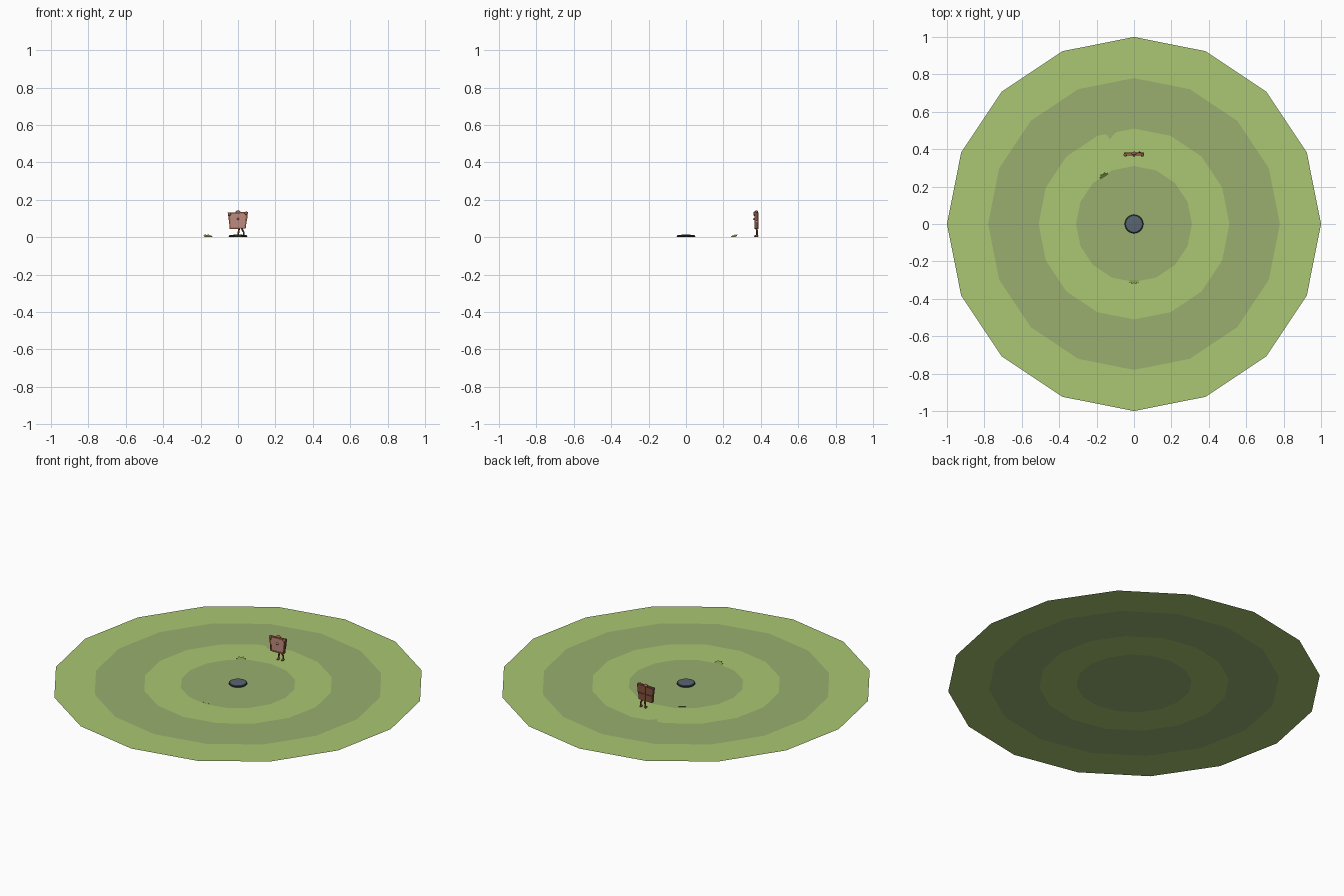
import bpy, math
from mathutils import Vector

if "Cube" in bpy.data.objects:
    bpy.data.objects.remove(bpy.data.objects["Cube"])

def mat(name, r, g, b):
    m = bpy.data.materials.new(name)
    m.diffuse_color = (r, g, b, 1)
    m.use_nodes = True
    m.node_tree.nodes["Principled BSDF"].inputs["Base Color"].default_value = m.diffuse_color
    return m

LIGHT = mat("light_grass", .40, .57, .17)
DARK = mat("dark_grass", .32, .43, .16)
STONE = mat("slate", .10, .13, .16)
RIM = mat("dark_rim", .03, .04, .05)
WOOD = mat("wood", .22, .08, .045)
FRAME = mat("frame_wood", .33, .12, .06)
PANEL = mat("pale_panel", .52, .26, .21)
LEAF = mat("leaf", .22, .30, .07)

def mesh_obj(name, verts, faces, mats, idx=None):
    me = bpy.data.meshes.new(name)
    me.from_pydata(verts, [], faces)
    for m in mats:
        me.materials.append(m)
    if idx:
        me.polygons.foreach_set("material_index", idx)
    ob = bpy.data.objects.new(name, me)
    bpy.context.collection.objects.link(ob)
    return ob

def lathe(name, profile, n, mats, ring_mats):
    """Spin (radius, z) points, listed outside to inside, closed by a centre point."""
    verts = [(r * math.cos(2 * math.pi * i / n), r * math.sin(2 * math.pi * i / n), z)
             for r, z in profile[:-1] for i in range(n)]
    verts.append((0, 0, profile[-1][1]))
    faces, idx = [], []
    k = len(profile) - 1
    for j in range(k):
        for i in range(n):
            a, b = j * n + i, j * n + (i + 1) % n
            faces.append((a, b, b + n, a + n) if j < k - 1 else (a, b, k * n))
            idx.append(ring_mats[j])
    return mesh_obj(name, verts, faces, mats, idx)

def slab(name, outline, y0, y1, m):
    """Extrude an (x, z) outline, listed anticlockwise from the front, along y."""
    n = len(outline)
    verts = [(x, y0, z) for x, z in outline] + [(x, y1, z) for x, z in outline]
    faces = [tuple(range(n)), tuple(range(2 * n - 1, n - 1, -1))]
    faces += [(i, i + n, (i + 1) % n + n, (i + 1) % n) for i in range(n)]
    return mesh_obj(name, verts, faces, [m])

def limb(name, a, b, r, m):
    a, b = Vector(a), Vector(b)
    bpy.ops.mesh.primitive_cylinder_add(vertices=8, radius=r, depth=(b - a).length, location=(a + b) / 2)
    ob = bpy.context.object
    ob.rotation_euler = (b - a).to_track_quat('Z', 'Y').to_euler()
    ob.name = name
    ob.data.materials.append(m)

def ball(name, loc, scale, m):
    bpy.ops.mesh.primitive_uv_sphere_add(segments=10, ring_count=6, radius=1, location=loc)
    ob = bpy.context.object
    ob.scale = scale
    ob.name = name
    ob.data.materials.append(m)
    bpy.ops.object.shade_smooth()

# Flat sixteen-sided lawn with alternating bands
lathe("lawn", [(1, 0), (.78, 0), (.51, 0), (.31, 0), (0, 0)], 16, [LIGHT, DARK], [0, 1, 0, 1])
# Small notch in the inner edge of the dark band
mesh_obj("lawn_notch", [(-.155, .488, .0005), (-.13, .455, .0005), (-.095, .491, .0005)], [(0, 1, 2)], [DARK])

# Low slate disc at the centre
lathe("centre_disc", [(.046, 0), (.05, .004), (.048, .009), (.042, .012), (.025, .013), (0, .0135)],
      24, [RIM, STONE], [0, 0, 0, 1, 1])

# Leaf tufts: single sheets rising outward from the centre
def tuft(name, angle, dist):
    shape = [(-.024, 0), (.024, 0), (.026, .6), (.017, .5), (.012, 1), (0, .7),
             (-.012, 1), (-.017, .5), (-.026, .6)]
    c, s = math.cos(angle), math.sin(angle)
    verts = []
    for t, h in shape:
        d = dist + .022 * h
        verts.append((d * c - t * s, d * s + t * c, .002 + .013 * h))
    mesh_obj(name, verts, [tuple(range(len(verts)))[::-1]], [LEAF])

tuft("tuft_front", math.radians(-90), .30)
tuft("tuft_back", math.radians(122), .297)

# Sign board: two rear planks, front panel and frame strips
Y = .377
slab("lower_plank", [(-.045, .044), (.041, .046), (.046, .084), (-.047, .084)], Y - .006, Y + .006, WOOD)
slab("upper_plank", [(-.049, .087), (.048, .087), (.053, .134), (-.054, .128)], Y - .006, Y + .006, WOOD)
slab("front_panel", [(-.038, .052), (.035, .052), (.041, .126), (-.043, .124)], Y - .009, Y - .004, PANEL)
slab("bottom_frame", [(-.045, .044), (.041, .046), (.041, .053), (-.044, .052)], Y - .011, Y - .003, FRAME)
slab("top_frame", [(-.054, .124), (.052, .127), (.053, .135), (-.055, .131)], Y - .011, Y - .003, FRAME)
slab("left_frame", [(-.045, .046), (-.038, .046), (-.043, .128), (-.051, .128)], Y - .011, Y - .003, FRAME)
slab("right_frame", [(.035, .047), (.041, .047), (.050, .130), (.042, .130)], Y - .011, Y - .003, FRAME)
slab("rear_batten", [(-.004, .045), (.004, .045), (.006, .132), (-.004, .132)], Y + .004, Y + .010, FRAME)

# Peg on top and corner knobs gripping the board
ball("top_knob", (0, Y, .135), (.014, .009, .009), FRAME)
for side, x, z in (("left", -.046, .123), ("right", .044, .128)):
    ball(side + "_corner_knob", (x, Y - .008, z), (.009, .009, .010), FRAME)
ball("front_knob", (0, Y - .010, .098), (.007, .009, .006), PANEL)

# Striding legs with feet
for side, x, hip, y in (("left", .001, .006, .379), ("right", .029, .018, .381)):
    limb(side + "_thigh", (hip, Y, .050), (x + .002, y, .026), .0048, WOOD)
    limb(side + "_shin", (x + .002, y, .028), (x, y, .006), .0042, WOOD)
    ball(side + "_foot", (x, y - .004, .006), (.0075, .011, .006), FRAME)
